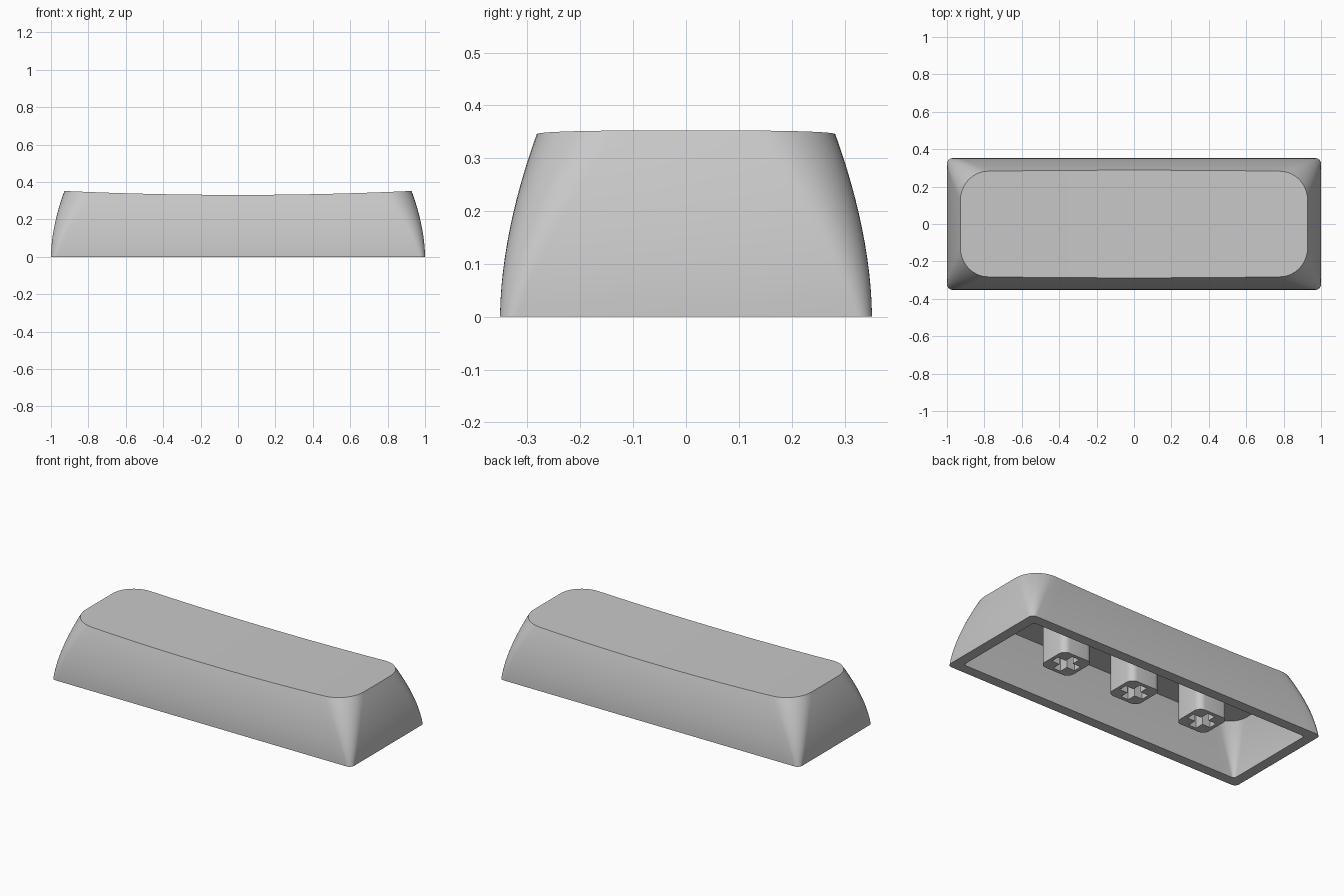
import bpy, bmesh
from math import pi, sin, cos

cube = bpy.data.objects.get("Cube")
if cube:
    bpy.data.objects.remove(cube)

HX, HY, WALL, CEILING = 1.0, 0.352, 0.062, 0.285

grey = bpy.data.materials.new("plain grey plastic")
grey.use_nodes = True
colour = (0.58, 0.58, 0.58, 1)
grey.diffuse_color = colour
grey.node_tree.nodes["Principled BSDF"].inputs["Base Color"].default_value = colour


def dish(x):
    """Height of the scooped top surface."""
    return 0.331 + 0.021 * (x / 0.927) ** 2


def half_outline(hx, hy, r, corner=10, side=32):
    """Back half of a rounded rectangle, from +x to -x."""
    arc = [(hx - r + r * cos(a), hy - r + r * sin(a))
           for a in (pi / 2 * i / corner for i in range(corner + 1))]
    edge = [((hx - r) * (1 - 2 * i / side), hy) for i in range(1, side)]
    return arc + edge + [(-x, y) for x, y in reversed(arc)]


def section(z, offset, r_low, r_high):
    """Half outline of the bulging, tapering wall at height z."""
    t = z / 0.347
    inset = 0.07 * t ** 1.8 + offset
    return half_outline(HX - inset, HY - inset, r_low + (r_high - r_low) * t)


def ring(bm, points):
    """Closed loop made from a half outline and its mirror image."""
    back = [bm.verts.new(p) for p in points]
    front = [bm.verts.new((x, -y, z)) for x, y, z in points]
    return back + front[::-1]


def bridge(bm, a, b):
    n = len(a)
    for i in range(n):
        j = (i + 1) % n
        bm.faces.new((a[i], a[j], b[j], b[i]))


def cap(bm, loop):
    """Strips running front to back across a ring."""
    n = len(loop)
    for i in range(n // 2 - 1):
        bm.faces.new((loop[i], loop[i + 1], loop[n - 2 - i], loop[n - 1 - i]))


def to_mesh(bm, name):
    bmesh.ops.recalc_face_normals(bm, faces=bm.faces)
    mesh = bpy.data.meshes.new(name)
    bm.to_mesh(mesh)
    bm.free()
    mesh.materials.append(grey)
    return mesh


def add_object(mesh, name, x=0):
    ob = bpy.data.objects.new(name, mesh)
    ob.location.x = x
    bpy.context.collection.objects.link(ob)
    return ob


# Hollow key shell: outer wall, scooped top, inner wall, ceiling, bottom rim
bm = bmesh.new()
steps = 12
outer, inner = [], []
for k in range(steps + 1):
    f = k / steps
    pts = []
    for i, (x, y) in enumerate(section(f * 0.345, 0, 0.03, 0.15)):
        z = f * dish(x)
        x, y = section(z, 0, 0.03, 0.15)[i]
        pts.append((x, y, z))
    outer.append(ring(bm, pts))
    z = f * CEILING
    inner.append(ring(bm, [(x, y, z) for x, y in section(z, WALL, 0.015, 0.13)]))
for wall in (outer, inner):
    for low, high in zip(wall, wall[1:]):
        bridge(bm, low, high)
    cap(bm, wall[-1])
bridge(bm, outer[0], inner[0])
shell = add_object(to_mesh(bm, "key_shell"), "key_shell")

# Mounting stem: rounded square post with a cross-shaped socket
bm = bmesh.new()
half = half_outline(0.1, 0.1, 0.04, 6, 2)
post = half + [(x, -y) for x, y in reversed(half)]
a, b = 0.078, 0.025
quarter = [(a, -b), (a, b), (b, b)]
cross = []
for _ in range(4):
    cross += quarter
    quarter = [(-y, x) for x, y in quarter]
edges = []
for loop in (post, cross):
    vs = [bm.verts.new((x, y, 0.05)) for x, y in loop]
    edges += [bm.edges.new((vs[i - 1], vs[i])) for i in range(len(vs))]
bmesh.ops.triangle_fill(bm, use_beauty=True, edges=edges)
grown = bmesh.ops.extrude_face_region(bm, geom=bm.faces[:], use_keep_orig=True)["geom"]
bmesh.ops.translate(bm, vec=(0, 0, CEILING + 0.005 - 0.05),
                    verts=[g for g in grown if isinstance(g, bmesh.types.BMVert)])
stem_mesh = to_mesh(bm, "mounting_stem")
stems = [add_object(stem_mesh, name, x) for name, x in
         (("left_stem", 0.47), ("middle_stem", 0), ("right_stem", -0.47))]

# Smooth curved walls, keep rims and cap edges crisp
bpy.ops.object.select_all(action='DESELECT')
for ob in [shell, stems[0]]:
    ob.select_set(True)
bpy.context.view_layer.objects.active = shell
bpy.ops.object.shade_smooth_by_angle(angle=pi / 6)
